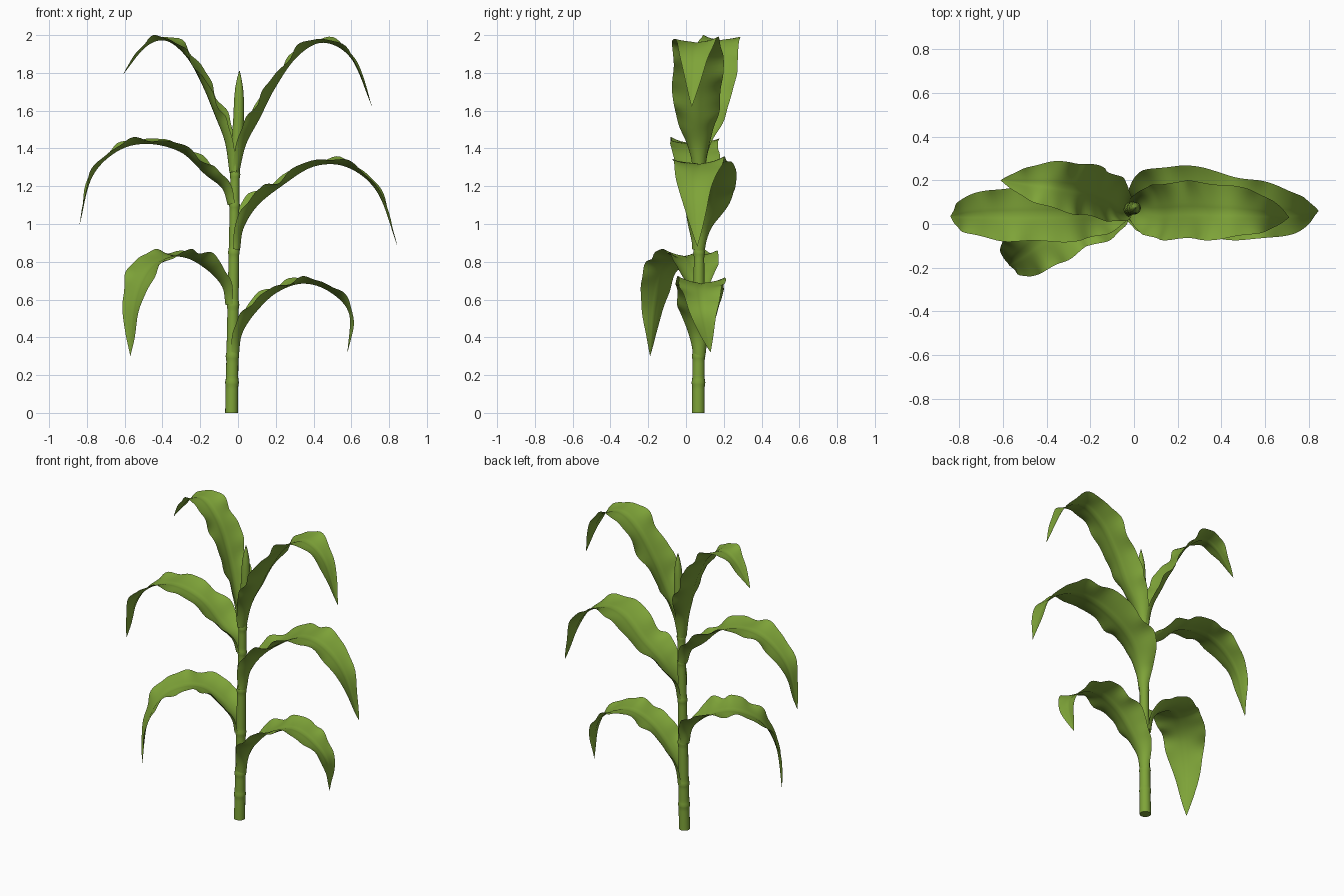
import bpy, bmesh, math
from mathutils import Vector

cube = bpy.data.objects.get("Cube")
if cube:
    bpy.data.objects.remove(cube, do_unlink=True)

green = bpy.data.materials.new("leaf green")
green.use_nodes = True
COLOUR = (0.21, 0.37, 0.04, 1)
green.diffuse_color = COLOUR
shader = green.node_tree.nodes["Principled BSDF"]
shader.inputs["Base Color"].default_value = COLOUR
shader.inputs["Roughness"].default_value = 0.8


def smooth(a, b, t):
    t = min(max((t - a) / (b - a), 0), 1)
    return t * t * (3 - 2 * t)


def spline(points, t):
    """Point at t (0..1) on a smooth curve through the points."""
    last = len(points) - 1
    i = min(int(t * last), last - 1)
    f = t * last - i
    p1, p2 = points[i], points[i + 1]
    p0 = points[i - 1] if i else p1 * 2 - p2
    p3 = points[i + 2] if i + 2 <= last else p2 * 2 - p1
    return (p1 * 2 + (p2 - p0) * f + (p0 * 2 - p1 * 5 + p2 * 4 - p3) * f ** 2
            + (p1 * 3 - p0 - p2 * 3 + p3) * f ** 3) / 2


def grid_object(name, rows, closed=False, caps=False):
    """Skin rows of points into one smooth mesh."""
    bm = bmesh.new()
    grid = [[bm.verts.new(p) for p in row] for row in rows]
    n = len(grid[0])
    for low, high in zip(grid, grid[1:]):
        for j in range(n if closed else n - 1):
            k = (j + 1) % n
            bm.faces.new((low[j], low[k], high[k], high[j]))
    if caps:
        bm.faces.new(grid[0][::-1])
        bm.faces.new(grid[-1])
    bmesh.ops.remove_doubles(bm, verts=bm.verts, dist=0.0001)
    mesh = bpy.data.meshes.new(name)
    bm.to_mesh(mesh)
    bm.free()
    mesh.materials.append(green)
    obj = bpy.data.objects.new(name, mesh)
    bpy.context.collection.objects.link(obj)
    bpy.ops.object.select_all(action="DESELECT")
    obj.select_set(True)
    bpy.context.view_layer.objects.active = obj
    bpy.ops.object.shade_smooth_by_angle(angle=math.radians(50))
    return obj


def axis(z):
    """Centre of the slightly leaning stalk."""
    return Vector((-0.034 + 0.014 * z + 0.016 * smooth(1.2, 1.6, z), 0.065 + 0.005 * z, z))


def tube(name, profile, sides=16):
    rows = []
    for z, r in profile:
        c = axis(z)
        rows.append([c + Vector((r * math.cos(a), r * math.sin(a), 0))
                     for a in (math.tau * j / sides for j in range(sides))])
    return grid_object(name, rows, closed=True, caps=True)


def leaf(name, path, width, yaw, phase, steps=60, across=14):
    """Blade that wraps the stalk at its base, then opens, arches and tapers."""
    points = [Vector(p) for p in path]
    rows = []
    for i in range(steps + 1):
        t = i / steps
        centre = spline(points, t)
        tangent = (spline(points, min(t + 0.02, 1)) - spline(points, max(t - 0.02, 0))).normalized()
        turn = math.radians(yaw[0] + (yaw[1] - yaw[0]) * smooth(0.1, 0.65, t))
        side = Vector((-math.sin(turn), math.cos(turn), 0))
        side = (side - tangent * side.dot(tangent)).normalized()
        normal = tangent.cross(side)
        taper = 1 - max(0, (t - 0.52) / 0.48) ** 2.4
        half = (0.06 + (width - 0.06) * smooth(0, 0.34, t)) * taper
        bend = 1.75 - 0.85 * smooth(0, 0.3, t) - 0.55 * smooth(0.25, 0.5, t)
        ruffle = smooth(0.1, 0.35, t) * taper
        row = []
        for j in range(across + 1):
            v = 2 * j / across - 1
            hand = phase + (1.9 if v > 0 else 0)
            wave = math.sin(t * 34 + hand) + 0.5 * math.sin(t * 57 + hand * 2)
            reach = half * (1 + 0.05 * ruffle * math.sin(t * 27 + hand * 1.7))
            r = reach / bend
            lift = r * (1 - math.cos(v * bend))
            lift += ruffle * (0.01 * wave * v * v - 0.006 * math.exp(-abs(v) * 9))
            row.append(centre + side * r * math.sin(v * bend) + normal * lift)
        rows.append(row)
    return grid_object(name, rows)


# Stalk with swollen joints
joints = (0.16, 0.3, 0.57, 0.85, 1.1, 1.26)
profile = []
for k in range(105):
    z = 1.3 * k / 104
    swell = sum(math.exp(-((z - q) / 0.013) ** 2) for q in joints)
    profile.append((z, 0.034 - 0.008 * z + 0.004 * swell))
tube("stalk", profile)

# Rolled young shoot at the top
tube("top_shoot", [(1.28, 0.024), (1.45, 0.03), (1.57, 0.028), (1.66, 0.026),
                   (1.72, 0.021), (1.77, 0.012), (1.81, 0.002)])

# Leaves in alternating pairs, bottom to top
leaf("lower_left_side_leaf",
     [(0.004, 0.07, 0.3), (0.022, 0.07, 0.42), (0.09, 0.07, 0.535), (0.2, 0.075, 0.64),
      (0.34, 0.08, 0.69), (0.48, 0.08, 0.65), (0.59, 0.09, 0.53), (0.58, 0.13, 0.32)],
     0.13, (0, 8), 0.4)
leaf("lower_right_side_leaf",
     [(-0.066, 0.068, 0.57), (-0.085, 0.065, 0.67), (-0.16, 0.05, 0.76), (-0.27, 0.02, 0.825),
      (-0.38, -0.04, 0.825), (-0.485, -0.115, 0.75), (-0.55, -0.165, 0.58), (-0.57, -0.19, 0.3)],
     0.145, (180, 220), 1.3)
leaf("middle_left_side_leaf",
     [(0.01, 0.07, 0.86), (0.03, 0.08, 0.98), (0.1, 0.115, 1.1), (0.22, 0.125, 1.2),
      (0.4, 0.085, 1.31), (0.58, 0.06, 1.305), (0.74, 0.05, 1.17), (0.845, 0.06, 0.88)],
     0.15, (6, -2), 2.2)
leaf("middle_right_side_leaf",
     [(-0.054, 0.07, 1.1), (-0.085, 0.07, 1.19), (-0.17, 0.06, 1.265), (-0.3, 0.05, 1.385),
      (-0.48, 0.045, 1.43), (-0.64, 0.045, 1.39), (-0.775, 0.04, 1.25), (-0.84, 0.035, 0.99)],
     0.13, (180, 180), 3.1)
leaf("upper_right_side_leaf",
     [(-0.045, 0.07, 1.27), (-0.068, 0.08, 1.43), (-0.115, 0.115, 1.57), (-0.185, 0.145, 1.74),
      (-0.27, 0.165, 1.89), (-0.38, 0.18, 1.975), (-0.49, 0.19, 1.94), (-0.61, 0.2, 1.79)],
     0.12, (175, 172), 4.5)
leaf("upper_left_side_leaf",
     [(0.006, 0.07, 1.27), (0.042, 0.065, 1.42), (0.11, 0.055, 1.56), (0.19, 0.06, 1.72),
      (0.31, 0.06, 1.89), (0.45, 0.055, 1.965), (0.6, 0.045, 1.88), (0.71, 0.03, 1.62)],
     0.135, (0, -3), 5.6)
